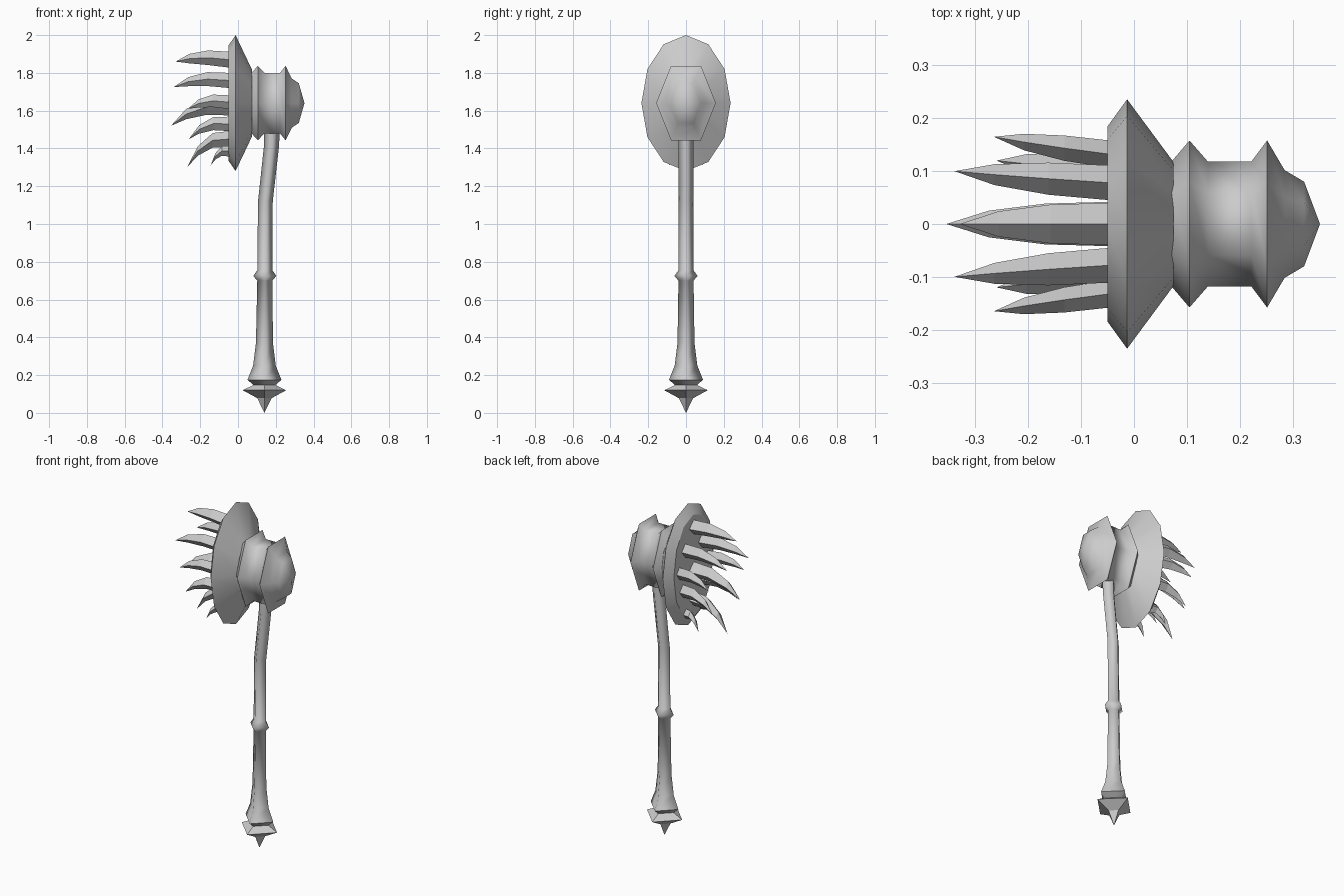
import bpy, bmesh, math
from mathutils import Vector

cube = bpy.data.objects.get("Cube")
if cube:
    bpy.data.objects.remove(cube, do_unlink=True)

steel = bpy.data.materials.new("grey_steel")
steel.use_nodes = True
grey = (0.6, 0.6, 0.6, 1)
steel.diffuse_color = grey
steel.node_tree.nodes["Principled BSDF"].inputs["Base Color"].default_value = grey

X, Y, Z = Vector((1, 0, 0)), Vector((0, 1, 0)), Vector((0, 0, 1))


def loft(name, rings, sides, u, v, smooth=True, sharp=()):
    """Skin rings of (centre, radius along u, radius along v); zero radius makes a point."""
    bm = bmesh.new()
    loops = []
    for c, ru, rv in rings:
        count = sides if ru > 0 else 1
        turns = [2 * math.pi * i / sides for i in range(count)]
        loops.append([bm.verts.new(c + u * ru * math.cos(t) + v * rv * math.sin(t)) for t in turns])
    for a, b in zip(loops, loops[1:]):
        for i in range(sides):
            j = (i + 1) % sides
            quad = [a[i % len(a)], a[j % len(a)], b[j % len(b)], b[i % len(b)]]
            bm.faces.new(list(dict.fromkeys(quad))).smooth = smooth
    for end in (loops[0], loops[-1]):
        if len(end) > 1:
            bm.faces.new(end)
            for e in {e for w in end for e in w.link_edges if e.other_vert(w) in end}:
                e.smooth = False
    for k in sharp:
        for i in range(sides):
            bm.edges.get((loops[k][i], loops[k][(i + 1) % sides])).smooth = False
    bmesh.ops.recalc_face_normals(bm, faces=bm.faces)
    mesh = bpy.data.meshes.new(name)
    bm.to_mesh(mesh)
    bm.free()
    mesh.materials.append(steel)
    ob = bpy.data.objects.new(name, mesh)
    bpy.context.collection.objects.link(ob)
    return ob


# Head: everything is centred on one horizontal axis
def on_axis(x):
    return Vector((x, 0, 1.64))


disc = [(-0.05, 0.185, 0.305), (-0.013, 0.236, 0.36), (0.075, 0.117, 0.175)]
loft("head_disc", [(on_axis(x), a, b) for x, a, b in disc], 12, Y, Z, sharp=[1])

# Hexagonal hammer body: x, half width, half height
body = [(0.07, 0.117, 0.158), (0.105, 0.158, 0.197), (0.14, 0.118, 0.16), (0.222, 0.118, 0.16),
        (0.252, 0.158, 0.197), (0.285, 0.102, 0.13), (0.322, 0.08, 0.105), (0.352, 0, 0)]
hexagon = math.sin(math.pi / 3)
loft("hammer_body", [(on_axis(x), a, b / hexagon) for x, a, b in body], 6, Y, Z, sharp=[1, 4])

# Diamond-section handle, bent near the top: x, z, radius
shaft = [(0.14, 0.145, 0.055), (0.14, 0.175, 0.09), (0.14, 0.25, 0.06), (0.14, 0.37, 0.045),
         (0.142, 0.70, 0.04), (0.142, 0.725, 0.061), (0.142, 0.755, 0.04), (0.145, 1.12, 0.039),
         (0.177, 1.41, 0.04), (0.18, 1.52, 0.042)]
loft("handle", [(Vector((x, 0, z)), r, r) for x, z, r in shaft], 4, X, Y, sharp=[1])

pommel = [(0, 0), (0.078, 0.038), (0.12, 0.115), (0.152, 0.05)]
loft("pommel", [(Vector((0.14, 0, z)), r, r) for z, r in pommel], 4, X, Y, smooth=False)


# Curved claws on the disc: base y, base z, tip (x, y, z), half width, half height
def claw(name, y, z, tip, w, h):
    base, tip = Vector((-0.045, y, z)), Vector(tip)
    bend = Vector((base.x * 0.4 + tip.x * 0.6, (y + tip.y) / 2, z + 0.025))
    rings = []
    for t, k in ((0, 1), (0.35, 0.92), (0.7, 0.6), (1, 0)):
        c = base * (1 - t) ** 2 + bend * 2 * t * (1 - t) + tip * t * t
        rings.append((c, w * k, h * k))
    loft(name, rings, 4, Y, Z, smooth=False)


claw("claw_top", 0, 1.87, (-0.33, 0, 1.86), 0.04, 0.042)
claw("claw_middle", 0, 1.62, (-0.355, 0, 1.52), 0.042, 0.045)
claw("claw_bottom", 0, 1.45, (-0.27, 0, 1.30), 0.04, 0.042)
for side, s in (("left", 1), ("right", -1)):
    claw("claw_upper_" + side, s * 0.078, 1.76, (-0.34, s * 0.1, 1.725), 0.033, 0.04)
    claw("claw_outer_" + side, s * 0.132, 1.645, (-0.265, s * 0.165, 1.61), 0.026, 0.036)
    claw("claw_lower_" + side, s * 0.1, 1.53, (-0.26, s * 0.12, 1.45), 0.03, 0.038)
    claw("claw_small_" + side, s * 0.07, 1.385, (-0.145, s * 0.09, 1.31), 0.025, 0.028)
